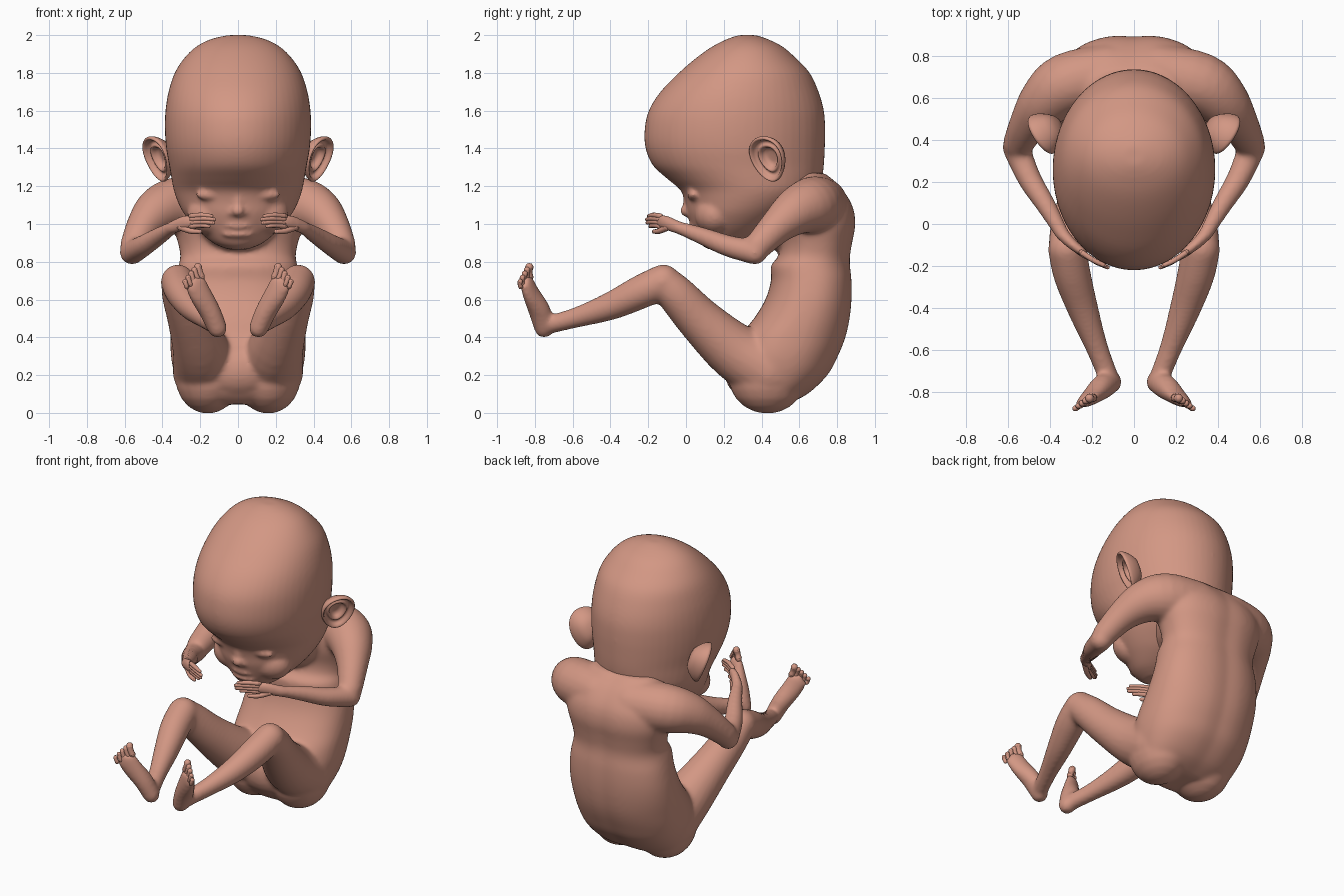
import bpy, bmesh, math
from mathutils import Vector, Matrix

if "Cube" in bpy.data.objects:
    bpy.data.objects.remove(bpy.data.objects["Cube"])

skin = bpy.data.materials.new("skin")
skin.diffuse_color = (0.65, 0.31, 0.23, 1)
skin.use_nodes = True
skin.node_tree.nodes["Principled BSDF"].inputs["Base Color"].default_value = skin.diffuse_color


def spline(pts, n=4):
    """Smoothly resample a list of equal-length tuples."""
    out = []
    for i in range(len(pts) - 1):
        p = [pts[max(i - 1, 0)], pts[i], pts[i + 1], pts[min(i + 2, len(pts) - 1)]]
        for k in range(n):
            t = k / n
            out.append([0.5 * (2 * b + (c - a) * t + (2 * a - 5 * b + 4 * c - d) * t * t
                               + (3 * b - a - 3 * c + d) * t ** 3) for a, b, c, d in zip(*p)])
    return out + [list(pts[-1])]


def skin_rings(bm, rings):
    """Bridge rings of points into a closed shape."""
    vs = [[bm.verts.new(p) for p in r] for r in rings]
    n = len(vs[0])
    for a, b in zip(vs, vs[1:]):
        for i in range(n):
            j = (i + 1) % n
            bm.faces.new((a[i], a[j], b[j], b[i]))
    bm.faces.new(vs[0][::-1])
    bm.faces.new(vs[-1])


def ball(bm, c, r, seg=20):
    bmesh.ops.create_uvsphere(bm, u_segments=seg, v_segments=seg // 2, radius=1,
                              matrix=Matrix.Translation(c) @ Matrix.Diagonal((*r, 1)))


def slices(bm, rows, power=2.0, groove=0.0, n=56):
    """Stack of horizontal slices: z, half width, front y, back y."""
    rings = []
    for z, w, f, b in spline(rows):
        ring = []
        for i in range(n):
            a = 2 * math.pi * i / n
            c, s = math.cos(a), math.sin(a)
            x = w * math.copysign(abs(c) ** (2 / power), c)
            y = (f + b) / 2 + (b - f) / 2 * math.copysign(abs(s) ** (2 / power), s)
            if s > 0:
                y -= groove * math.exp(-(x / 0.06) ** 2)
            ring.append((x, y, z))
        rings.append(ring)
    skin_rings(bm, rings)


def tube(bm, pts, side=(0, 0, 1), n=20, steps=4):
    """Limb through x, y, z, radius along side, radius across, with round ends."""
    pts = [p if len(p) == 5 else (*p, p[3]) for p in pts]
    q = spline(pts, steps)
    rings = []
    for i, p in enumerate(q):
        t = (Vector(q[min(i + 1, len(q) - 1)][:3]) - Vector(q[max(i - 1, 0)][:3])).normalized()
        a = Vector(side)
        a = (a - t * a.dot(t)).normalized()
        b = t.cross(a)
        rings.append([Vector(p[:3]) + a * p[3] * math.cos(k * 2 * math.pi / n)
                      + b * p[4] * math.sin(k * 2 * math.pi / n) for k in range(n)])
    skin_rings(bm, rings)
    for p in (pts[0], pts[-1]):
        r = min(p[3], p[4])
        ball(bm, p[:3], (r, r, r), n)


def finish(name, bm):
    bmesh.ops.recalc_face_normals(bm, faces=bm.faces)
    for f in bm.faces:
        f.smooth = True
    me = bpy.data.meshes.new(name)
    bm.to_mesh(me)
    bm.free()
    me.materials.append(skin)
    ob = bpy.data.objects.new(name, me)
    bpy.context.collection.objects.link(ob)
    return ob


def fuse(ob, voxel, rounds):
    """Merge overlapping parts into one soft surface."""
    m = ob.modifiers.new("fuse", 'REMESH')
    m.mode = 'VOXEL'
    m.voxel_size = voxel
    m.use_smooth_shade = True
    m = ob.modifiers.new("soften", 'SMOOTH')
    m.factor = .5
    m.iterations = rounds


def mirrored(s, pts):
    return [(s * p[0], *p[1:]) for p in pts]


# Head, large skull with a tucked chin
head = bmesh.new()
slices(head, [(0.865, .05, .12, .24), (.895, .125, .075, .32), (.95, .195, .045, .43),
              (1.0, .245, .025, .5), (1.06, .29, .005, .58), (1.12, .32, -.005, .65),
              (1.18, .34, -.03, .7), (1.24, .352, -.1, .72), (1.31, .364, -.175, .73),
              (1.4, .38, -.214, .735), (1.5, .387, -.219, .737), (1.6, .384, -.197, .73),
              (1.7, .368, -.135, .702), (1.8, .335, -.038, .655), (1.88, .283, .055, .58),
              (1.94, .22, .14, .51), (1.98, .14, .22, .43), (2.0, .05, .28, .37)])

# Nose and lips
ball(head, (0, .005, 1.07), (.038, .038, .032))
ball(head, (0, .012, 1.12), (.025, .03, .06))
ball(head, (0, .045, .99), (.075, .03, .02))
ball(head, (0, .06, .945), (.085, .03, .02))
for s in (-1, 1):
    # Nostril, closed eyelid and cheek
    ball(head, (s * .036, .022, 1.06), (.025, .025, .022))
    ball(head, (s * .14, .04, 1.155), (.085, .034, .032))
    ball(head, (s * .135, .155, 1.05), (.135, .11, .11))
fuse(finish("head", head), .011, 9)

# Torso with a shallow spine groove
body = bmesh.new()
slices(body, [(.045, .2, .32, .54), (.1, .29, .26, .65), (.2, .335, .23, .755),
              (.3, .355, .24, .81), (.4, .358, .28, .85), (.5, .355, .36, .872),
              (.6, .347, .42, .882), (.7, .332, .45, .882), (.78, .315, .45, .874),
              (.83, .305, .49, .874), (.9, .318, .5, .885), (1.0, .345, .48, .902),
              (1.1, .34, .48, .885), (1.2, .29, .5, .82), (1.27, .2, .55, .74)],
       power=2.3, groove=.01)
# Neck and pubic area
tube(body, [(0, .42, 1.1, .2), (0, .55, 1.08, .24), (0, .66, 1.05, .2)], side=(1, 0, 0))
ball(body, (0, .32, .23), (.22, .12, .15))

fingers, toes = bmesh.new(), bmesh.new()
for s in (-1, 1):
    # Buttock
    ball(body, (s * .16, .43, .185), (.172, .205, .19))
    # Shoulder and arm
    tube(body, mirrored(s, [(.12, .71, 1.1, .15), (.32, .665, 1.1, .15), (.425, .58, 1.065, .127),
                            (.5, .48, .985, .094), (.55, .385, .887, .075)]))
    tube(body, mirrored(s, [(.562, .365, .85, .066), (.5, .22, .885, .058), (.42, .09, .935, .048),
                            (.34, -.05, .985, .034)]))
    # Palm
    tube(body, mirrored(s, [(.35, -.04, .98, .036, .034), (.29, -.1, 1.005, .042, .027),
                            (.235, -.14, 1.015, .04, .021)]))
    # Four fingers and a thumb
    for k in range(4):
        z = 1.042 - .018 * k
        reach = (.1, .115, .11, .085)[k]
        tube(fingers, mirrored(s, [(.25, -.135, z, .014),
                                   (.24 - reach * .5, -.14 - reach * .34, z + .005, .013),
                                   (.24 - reach, -.14 - reach * .58, z, .01)]), n=10)
    tube(fingers, mirrored(s, [(.31, -.09, .985, .018), (.25, -.14, .963, .015),
                               (.2, -.17, .96, .011)]), n=10)
    # Thigh and shin
    tube(body, mirrored(s, [(.17, .44, .225, .178), (.195, .26, .325, .152), (.25, .08, .485, .122),
                            (.3, -.05, .625, .104), (.318, -.12, .695, .09)]))
    tube(body, mirrored(s, [(.318, -.12, .695, .092), (.295, -.24, .64, .09), (.245, -.4, .565, .075),
                            (.18, -.58, .505, .055), (.125, -.72, .468, .049)]))
    # Foot
    tube(body, mirrored(s, [(.108, -.752, .448, .052, .052), (.15, -.775, .54, .058, .06),
                            (.2, -.82, .63, .063, .042), (.232, -.846, .7, .062, .028)]),
         side=(s * .85, -.35, -.4))
    # Five toes, largest on the inner side
    for k in range(5):
        o = -.045 + .024 * k
        x, y, z = .23 + o * .8, -.85 - o * .5, .695 - o * .55
        r = (.022, .017, .016, .015, .014)[k]
        L = (.052, .05, .044, .036, .028)[k]
        tube(toes, mirrored(s, [(x, y, z, r * .9), (x + L * .2, y - .004, z + L * .5, r * .85),
                                (x + L * .35, y - .002, z + L, r)]), n=10)

fuse(finish("body", body), .011, 20)
finish("fingers", fingers)
finish("toes", toes)

# Ears: a dished oval with a raised rim and inner fold
profile = [(.05, -.065), (.5, -.055), (.85, -.015), (.98, .012), (1, .024), (.95, .034),
           (.86, .028), (.78, .008), (.66, .004), (.58, .014), (.48, .008), (.36, -.018),
           (.05, -.022)]
normal = Vector((.75, -.5, -.35)).normalized()
up = Vector((.1, -.09, .23))
up = (up - normal * up.dot(normal)).normalized()
back = up.cross(normal)
if back.y < 0:
    back = -back
for s, side in ((-1, "left"), (1, "right")):
    bm = bmesh.new()
    rings = []
    for r, h in spline(profile, 2):
        ring = []
        for i in range(36):
            a = 2 * math.pi * i / 36
            wide = .104 + .02 * math.sin(a)
            p = (Vector((.41, .445, 1.352)) + up * .128 * r * math.sin(a)
                 + back * wide * r * math.cos(a) + normal * h)
            ring.append((s * p.x, p.y, p.z))
        rings.append(ring)
    skin_rings(bm, rings)
    finish(side + "_ear", bm)
